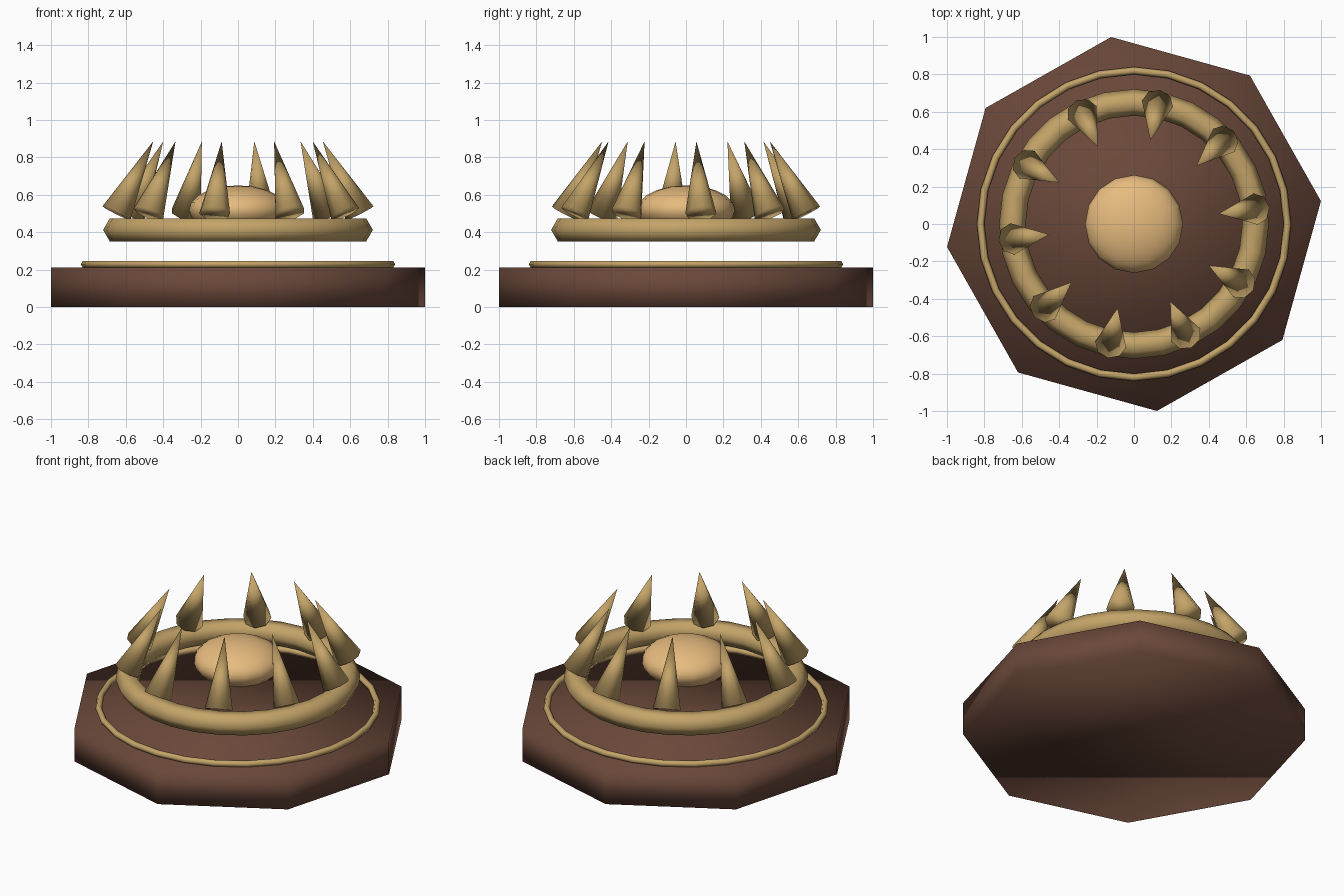
import bpy
from math import radians, cos, sin
from mathutils import Vector

if "Cube" in bpy.data.objects:
    bpy.data.objects.remove(bpy.data.objects["Cube"])


def material(name, rgb):
    m = bpy.data.materials.new(name)
    m.diffuse_color = (*rgb, 1)
    m.use_nodes = True
    m.node_tree.nodes["Principled BSDF"].inputs["Base Color"].default_value = m.diffuse_color
    return m


BROWN = material("dark_wood", (0.145, 0.065, 0.042))
GOLD = material("gold", (0.55, 0.37, 0.14))
PALE = material("pale_gold", (0.80, 0.50, 0.21))


def finish(name, mat):
    ob = bpy.context.object
    ob.name = name
    ob.data.materials.append(mat)
    bpy.ops.object.shade_smooth()
    return ob


def ring(name, major, minor, z):
    bpy.ops.mesh.primitive_torus_add(major_radius=major, minor_radius=minor,
                                     major_segments=28, minor_segments=6,
                                     location=(0, 0, z))
    return finish(name, GOLD)


# Octagonal base, turned so its first corner sits at 7 degrees
bpy.ops.mesh.primitive_cylinder_add(vertices=8, radius=1.007, depth=0.212,
                                    location=(0, 0, 0.106),
                                    rotation=(0, 0, radians(7)))
finish("base", BROWN)

# Thin trim on the base and floating crown band
ring("trim_ring", 0.82, 0.02, 0.228)
ring("crown_band", 0.65, 0.071, 0.412)

# Flattened centre dome
bpy.ops.mesh.primitive_uv_sphere_add(segments=16, ring_count=10, radius=1,
                                     location=(0, 0, 0.52))
dome = finish("centre_dome", PALE)
dome.scale = (0.262, 0.262, 0.13)

# Ten spikes leaning inward
for i in range(10):
    a = radians(7 + 36 * i)
    foot = Vector((0.655 * cos(a), 0.655 * sin(a), 0.50))
    tip = Vector((0.457 * cos(a), 0.457 * sin(a), 0.885))
    axis = tip - foot
    bpy.ops.mesh.primitive_cone_add(vertices=8, radius1=0.084, radius2=0,
                                    depth=axis.length,
                                    location=(foot + tip) / 2,
                                    rotation=axis.to_track_quat('Z', 'Y').to_euler())
    finish(f"spike_{i + 1}", GOLD)
